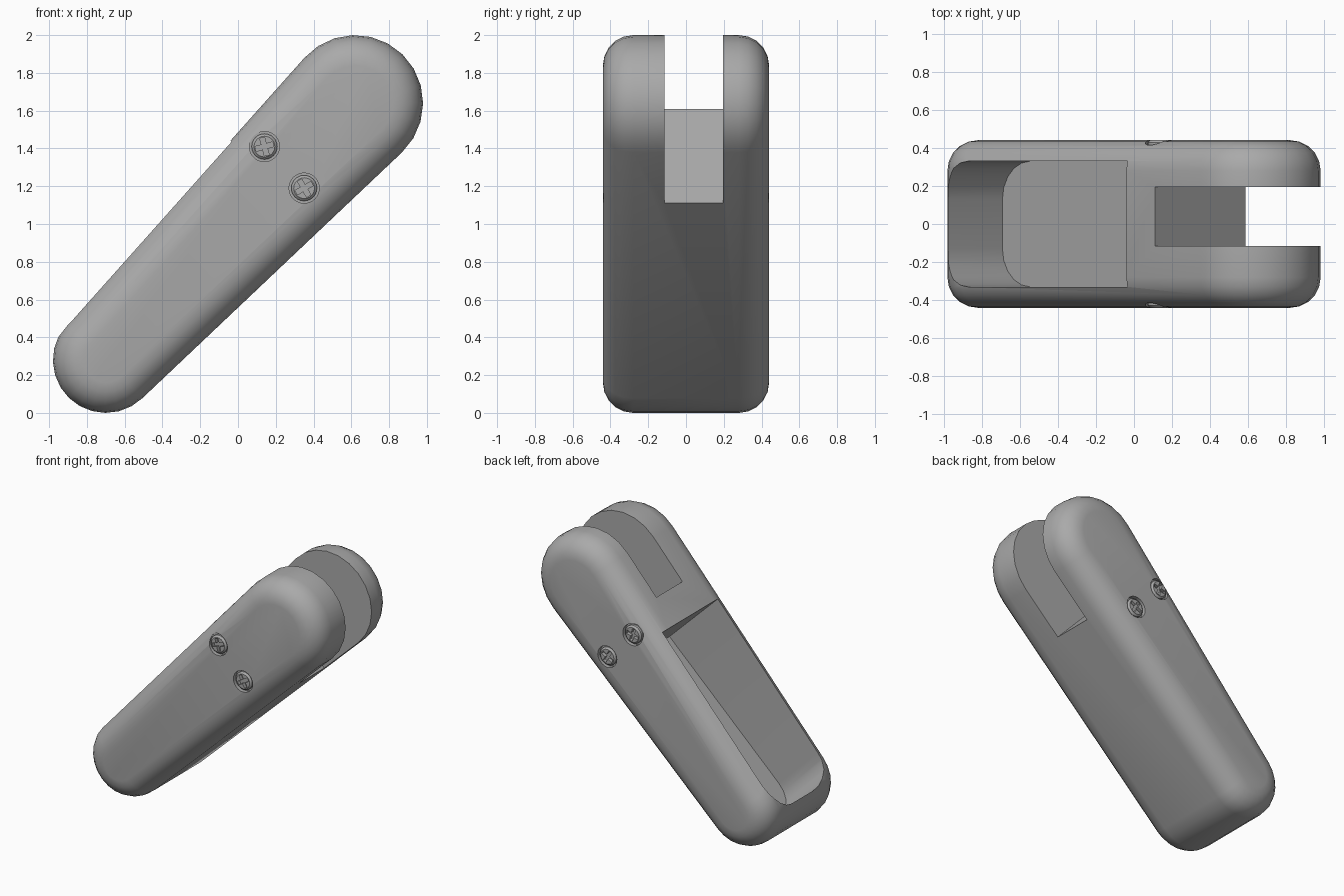
import bpy, bmesh
from math import sin, cos, pi, radians, atan2, acos
from mathutils import Vector

if "Cube" in bpy.data.objects:
    bpy.data.objects.remove(bpy.data.objects["Cube"])

grey = bpy.data.materials.new("plain grey")
grey.use_nodes = True
colour = (0.4, 0.4, 0.4, 1)
grey.diffuse_color = colour
grey.node_tree.nodes["Principled BSDF"].inputs["Base Color"].default_value = colour

SMALL, BIG = Vector((-0.7, 0, 0.28)), Vector((0.62, 0, 1.64))
R_SMALL, R_BIG, HALF, ROUND = 0.28, 0.36, 0.44, 0.16
AXIS = (BIG - SMALL).normalized()
DEEP = Vector((AXIS.z, 0, -AXIS.x))      # across the body, away from the pocket opening
SCREWS = [(0.14, 1.41), (0.35, 1.19)]


def loft(name, rings):
    """Skin equal-length rings of points and cap both ends."""
    bm = bmesh.new()
    loops = [[bm.verts.new(p) for p in ring] for ring in rings]
    n = len(loops[0])
    for a, b in zip(loops, loops[1:]):
        for i in range(n):
            bm.faces.new((a[i], a[(i + 1) % n], b[(i + 1) % n], b[i]))
    bm.faces.new(loops[0])
    bm.faces.new(loops[-1])
    bmesh.ops.recalc_face_normals(bm, faces=bm.faces)
    mesh = bpy.data.meshes.new(name)
    bm.to_mesh(mesh)
    bm.free()
    ob = bpy.data.objects.new(name, mesh)
    bpy.context.collection.objects.link(ob)
    mesh.materials.append(grey)
    return ob


def cut(ob, cutter):
    """Subtract the cutter from the object and discard it."""
    cutter.hide_render = True
    mod = ob.modifiers.new("cut", "BOOLEAN")
    mod.operation, mod.solver, mod.object = "DIFFERENCE", "EXACT", cutter
    bpy.context.view_layer.objects.active = ob
    bpy.ops.object.modifier_apply(modifier=mod.name)
    bpy.data.objects.remove(cutter)


def smooth(ob, angle):
    bpy.ops.object.select_all(action="DESELECT")
    ob.select_set(True)
    bpy.context.view_layer.objects.active = ob
    bpy.ops.object.shade_smooth_by_angle(angle=radians(angle))


def outline(y, inset, steps=12):
    """Tapered outline wrapped round a large and a small circle."""
    heading = atan2(AXIS.z, AXIS.x)
    half = acos((R_SMALL - R_BIG) / (BIG - SMALL).length)
    pts = []
    for centre, r, start, sweep in ((BIG, R_BIG, heading - half, 2 * half),
                                    (SMALL, R_SMALL, heading + half, 2 * pi - 2 * half)):
        for i in range(steps + 1):
            a = start + sweep * i / steps
            pts.append(centre + Vector((cos(a), 0, sin(a))) * (r - inset) + Vector((0, y, 0)))
    return pts


def disc(x, z, y, r, sides=24):
    return [(x + r * cos(2 * pi * i / sides), y, z + r * sin(2 * pi * i / sides))
            for i in range(sides)]


# Body with rounded rims
rims = [(HALF - ROUND * (1 - sin(a)), ROUND * (1 - cos(a)))
        for a in (pi / 2 * i / 5 for i in range(6))]
body = loft("body", [outline(-y, d) for y, d in reversed(rims)] + [outline(y, d) for y, d in rims])

# Fork slot through the large end
low, high = Vector((0.585, 0, 1.11)), Vector((0.11, 0, 1.61))
side = (high - low).normalized()
up = Vector((side.z, 0, -side.x))
a, b = low - side * 0.4, high + side * 0.4
quad = [a, b, b + up * 1.5, a + up * 1.5]
cut(body, loft("slot_cutter", [[p + Vector((0, y, 0)) for p in quad] for y in (-0.115, 0.195)]))

# Pocket with a round-cornered lower end
u_low, u_high = -0.165, (Vector((-0.04, 0, 1.44)) - SMALL).dot(AXIS)
half_w, rad = 0.33, 0.2
plan = [(u_high, half_w)]
for sign in (1, -1):
    arc = [(u_low + rad * (1 - sin(t)), sign * (half_w - rad * (1 - cos(t))))
           for t in (pi / 2 * i / 5 for i in range(6))]
    plan += arc if sign > 0 else arc[::-1]
plan.append((u_high, -half_w))
opening = [SMALL + AXIS * u + Vector((0, y, 0)) - DEEP * 0.7 for u, y in plan]
floor = [SMALL + AXIS * u + Vector((0, y, 0)) + DEEP * (0.18 + 0.043 * u) for u, y in plan]
cut(body, loft("pocket_cutter", [opening, floor]))

# Countersunk screw holes on both sides
for s in (-1, 1):
    for x, z in SCREWS:
        cut(body, loft("hole_cutter", [disc(x, z, s * (HALF - 0.03), 0.08),
                                       disc(x, z, s * (HALF + 0.1), 0.08)]))
smooth(body, 30)

# Screw heads with cross recesses
for s, where in ((-1, "front"), (1, "back")):
    for (x, z), level in zip(SCREWS, ("upper", "lower")):
        head = loft(f"{where}_{level}_screw", [disc(x, z, s * (HALF + d), r) for d, r in
                                               ((-0.04, 0.068), (-0.012, 0.068), (0, 0.055))])
        tilt = radians(15 if level == "upper" else 30)
        cross = []
        for k in range(4):
            t = tilt + k * pi / 2
            for along, across in ((0.048, -0.013), (0.048, 0.013), (0.013, 0.013)):
                cross.append((x + along * cos(t) - across * sin(t),
                              z + along * sin(t) + across * cos(t)))
        cut(head, loft("cross_cutter", [[(px, s * (HALF + d), pz) for px, pz in cross]
                                        for d in (-0.025, 0.05)]))
        smooth(head, 30)
